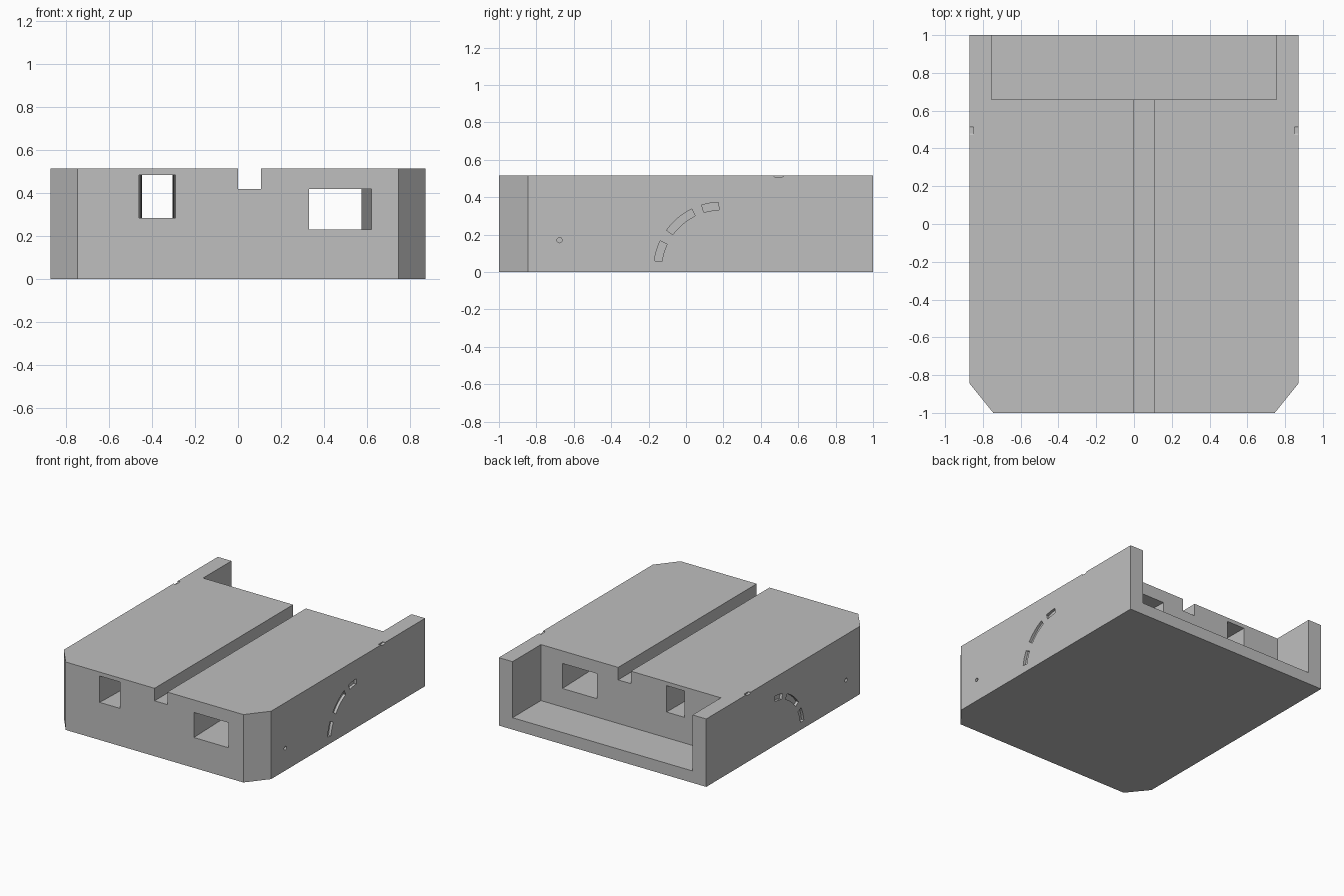
import bpy
import bmesh
from math import sin, cos, radians, pi
from mathutils import Vector

cube = bpy.data.objects.get("Cube")
if cube:
    bpy.data.objects.remove(cube, do_unlink=True)

HALF_W, HEIGHT = 0.87, 0.515

grey = bpy.data.materials.new("plain_grey")
grey.use_nodes = True
colour = (0.52, 0.52, 0.52, 1)
grey.diffuse_color = colour
for node in grey.node_tree.nodes:
    if node.type == 'BSDF_PRINCIPLED':
        node.inputs["Base Color"].default_value = colour


def prism(name, points, axis, low, high):
    """Extrude a closed profile along x (profile is y,z) or z (profile is x,y)."""
    def place(a, b, d):
        return Vector((d, a, b)) if axis == 'X' else Vector((a, b, d))
    bm = bmesh.new()
    face = bm.faces.new([bm.verts.new(place(a, b, low)) for a, b in points])
    moved = bmesh.ops.extrude_face_region(bm, geom=[face])
    verts = [v for v in moved["geom"] if isinstance(v, bmesh.types.BMVert)]
    bmesh.ops.translate(bm, verts=verts, vec=place(0, 0, high - low))
    bmesh.ops.recalc_face_normals(bm, faces=bm.faces)
    mesh = bpy.data.meshes.new(name)
    bm.to_mesh(mesh)
    bm.free()
    mesh.materials.append(grey)
    obj = bpy.data.objects.new(name, mesh)
    bpy.context.collection.objects.link(obj)
    return obj


def box(x0, x1, y0, y1):
    return [(x0, y0), (x1, y0), (x1, y1), (x0, y1)]


def arc(cy, cz, r, start, end, steps=8):
    angles = [radians(start + (end - start) * i / steps) for i in range(steps + 1)]
    return [(cy + r * cos(a), cz + r * sin(a)) for a in angles]


# Main block with two chamfered front corners
outline = [(-HALF_W, 1), (-HALF_W, -0.845), (-0.745, -1),
           (0.745, -1), (HALF_W, -0.845), (HALF_W, 1)]
body = prism("body", outline, 'Z', 0, HEIGHT)

# Rear pocket and long top slot
cutters = [
    prism("rear_pocket_cutter", box(-0.755, 0.755, 0.66, 1.1), 'Z', 0.09, 0.7),
    prism("top_slot_cutter", box(0, 0.107, -1.1, 0.75), 'Z', 0.42, 0.7),
]

# Slanted wide window
slant = [(0.331, -1.03), (0.621, -1.03), (0.573, 0.7), (0.283, 0.7)]
cutters.append(prism("wide_window_cutter", slant, 'Z', 0.23, 0.42))

# Narrow window with gently flared ends
left, right = [], []
for i in range(25):
    y = -1.02 + 1.72 * i / 24
    t = (y + 0.17) / 0.83
    half = 0.07 + (0.015 if t < 0 else 0.006) * t * t
    left.append((-0.375 - half, y))
    right.append((-0.375 + half, y))
cutters.append(prism("narrow_window_cutter", left + right[::-1], 'Z', 0.285, 0.485))

# Shallow side details, repeated on both sides
for side, label in ((1, "left"), (-1, "right")):
    low, high = sorted((side * (HALF_W - 0.02), side * (HALF_W + 0.1)))
    for n, (start, end) in enumerate(((172, 154.5), (144, 116), (107, 92.5))):
        curved = arc(0.19, 0.01, 0.363, start, end) + arc(0.19, 0.01, 0.322, end, start)
        cutters.append(prism(f"{label}_arc_cutter_{n}", curved, 'X', low, high))
    hole = arc(-0.676, 0.17, 0.014, 0, 360, 20)[:-1]
    cutters.append(prism(f"{label}_pin_hole_cutter", hole, 'X', low, high))
    notch = [(0.47, 0.6), (0.47, 0.511), (0.48, 0.505),
             (0.51, 0.505), (0.52, 0.511), (0.52, 0.6)]
    cutters.append(prism(f"{label}_notch_cutter", notch, 'X', low, high))

# Carve the block, then discard the cutters
bpy.ops.object.select_all(action='DESELECT')
body.select_set(True)
bpy.context.view_layer.objects.active = body
for cutter in cutters:
    cutter.hide_render = True
    mod = body.modifiers.new(cutter.name, 'BOOLEAN')
    mod.operation = 'DIFFERENCE'
    mod.solver = 'EXACT'
    mod.object = cutter
    bpy.ops.object.modifier_apply(modifier=mod.name)
    bpy.data.objects.remove(cutter, do_unlink=True)

bpy.ops.object.shade_smooth_by_angle(angle=pi / 9)
